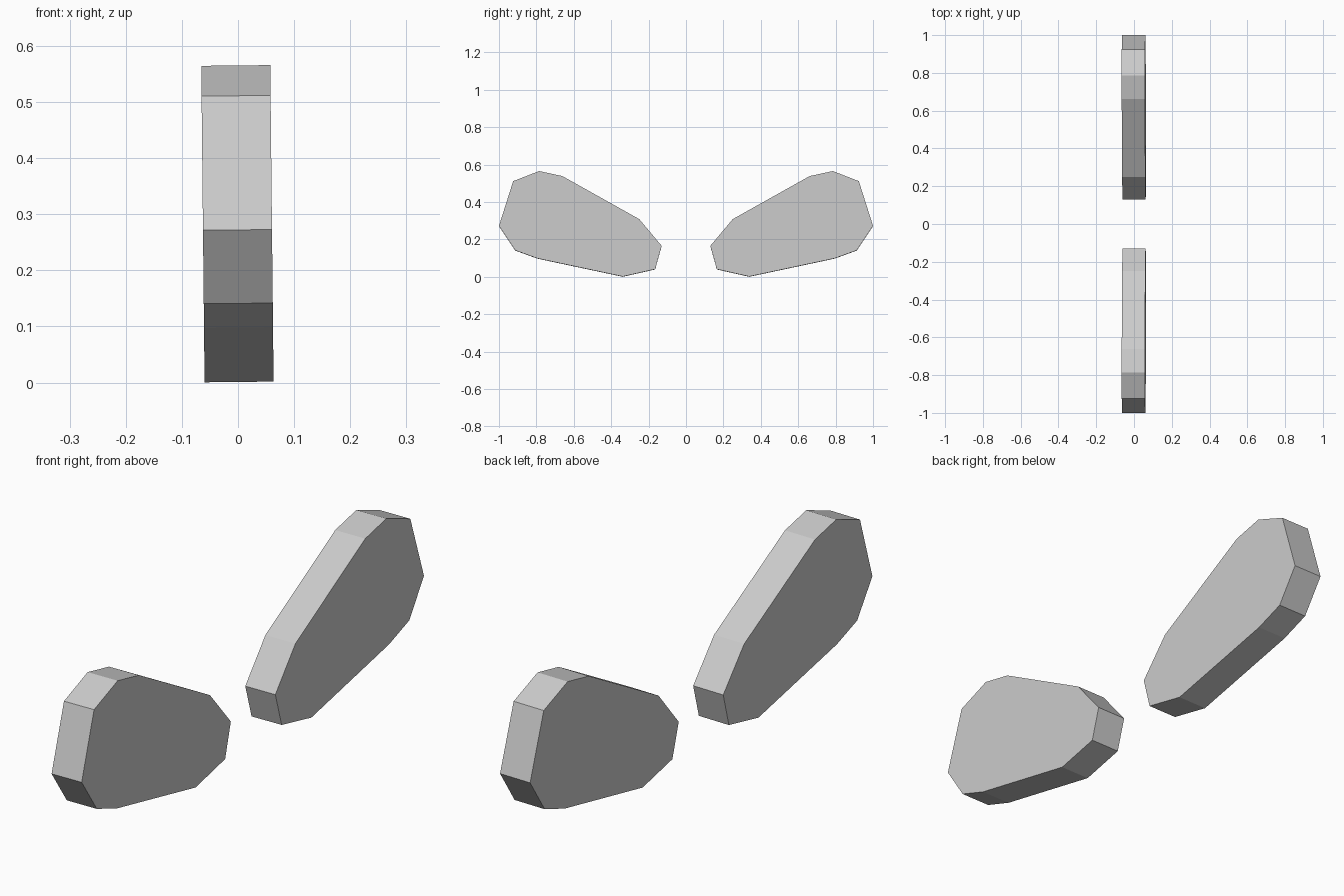
import bpy
import bmesh
import math
from mathutils import Matrix

cube = bpy.data.objects.get("Cube")
if cube:
    bpy.data.objects.remove(cube, do_unlink=True)

# Single plain grey
grey = bpy.data.materials.new("light_grey")
grey.use_nodes = True
colour = (0.6, 0.6, 0.6, 1)
grey.diffuse_color = colour
grey.node_tree.nodes["Principled BSDF"].inputs["Base Color"].default_value = colour

THICKNESS = 0.123
TILT = math.radians(-0.6)

# Outline of one pad as (y, z), from the narrow inner end outwards
OUTLINE = [
    (0.13, 0.165), (0.165, 0.04), (0.338, 0.001), (0.795, 0.098),
    (0.913, 0.141), (1.0, 0.272), (0.924, 0.511), (0.785, 0.565),
    (0.661, 0.538), (0.25, 0.308),
]


def make_pad(name, side):
    """Extrude the outline across x, on the back (+1) or front (-1) side."""
    bm = bmesh.new()
    verts = [bm.verts.new((-THICKNESS / 2, side * y, z)) for y, z in OUTLINE]
    face = bm.faces.new(verts)
    extruded = bmesh.ops.extrude_face_region(bm, geom=[face])["geom"]
    moved = [g for g in extruded if isinstance(g, bmesh.types.BMVert)]
    bmesh.ops.translate(bm, verts=moved, vec=(THICKNESS, 0, 0))
    # Slight sideways lean
    bmesh.ops.rotate(bm, verts=bm.verts, cent=(-0.001, 0, 0.28),
                     matrix=Matrix.Rotation(TILT, 3, "Y"))
    bmesh.ops.translate(bm, verts=bm.verts, vec=(-0.001, 0, 0))
    bmesh.ops.recalc_face_normals(bm, faces=bm.faces)
    mesh = bpy.data.meshes.new(name)
    bm.to_mesh(mesh)
    bm.free()
    mesh.materials.append(grey)
    bpy.context.collection.objects.link(bpy.data.objects.new(name, mesh))


# Mirrored pair
make_pad("front_pad", -1)
make_pad("back_pad", 1)
